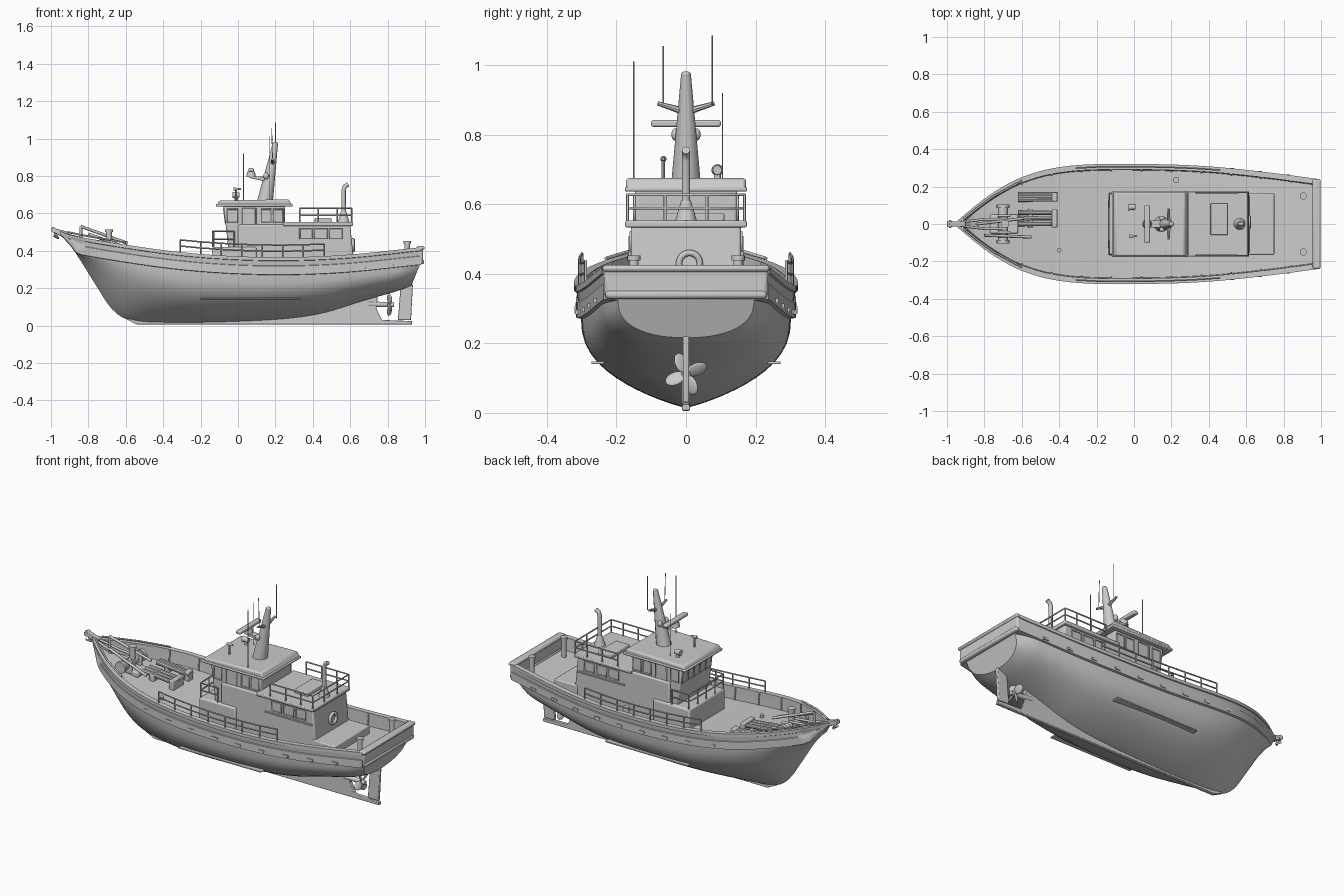
import bpy, bmesh, math
from mathutils import Vector, Matrix

cube = bpy.data.objects.get("Cube")
if cube:
    bpy.data.objects.remove(cube, do_unlink=True)

grey = bpy.data.materials.new("plain grey")
grey.use_nodes = True
grey.diffuse_color = (0.6, 0.6, 0.59, 1)
grey.node_tree.nodes["Principled BSDF"].inputs["Base Color"].default_value = (0.6, 0.6, 0.59, 1)


def add(name, data):
    ob = bpy.data.objects.new(name, data)
    bpy.context.collection.objects.link(ob)
    data.materials.append(grey)
    return ob


def from_bm(name, bm, bevel=0):
    bmesh.ops.recalc_face_normals(bm, faces=bm.faces)
    me = bpy.data.meshes.new(name)
    bm.to_mesh(me)
    bm.free()
    ob = add(name, me)
    if bevel:
        mod = ob.modifiers.new("soft edges", "BEVEL")
        mod.width, mod.segments = bevel, 2
    return ob


def prism(name, profile, half, bevel=0, y=0):
    """Side profile in x and z, extruded across the beam."""
    bm = bmesh.new()
    face = bm.faces.new([bm.verts.new((px, y - half, pz)) for px, pz in profile])
    new = bmesh.ops.extrude_face_region(bm, geom=[face])["geom"]
    bmesh.ops.translate(bm, vec=(0, 2 * half, 0), verts=[v for v in new if isinstance(v, bmesh.types.BMVert)])
    return from_bm(name, bm, bevel)


def box(name, x0, x1, z0, z1, half, y=0, bevel=0):
    return prism(name, [(x0, z0), (x1, z0), (x1, z1), (x0, z1)], half, bevel, y)


def cone(name, a, b, r1, r2, sides=16):
    a, b = Vector(a), Vector(b)
    bm = bmesh.new()
    turn = (b - a).to_track_quat("Z", "Y").to_matrix().to_4x4()
    bmesh.ops.create_cone(bm, cap_ends=True, segments=sides, radius1=r1, radius2=r2,
                          depth=(b - a).length, matrix=Matrix.Translation((a + b) / 2) @ turn)
    return from_bm(name, bm)


def ball(name, loc, size, tilt=Matrix()):
    bm = bmesh.new()
    bmesh.ops.create_uvsphere(bm, u_segments=16, v_segments=10, radius=1,
                              matrix=Matrix.Translation(loc) @ tilt @ Matrix.Diagonal((*size, 1)))
    return from_bm(name, bm)


def pipes(name, paths, r, closed=False):
    cu = bpy.data.curves.new(name, "CURVE")
    cu.dimensions, cu.bevel_depth, cu.bevel_resolution, cu.use_fill_caps = "3D", r, 2, True
    for path in paths:
        sp = cu.splines.new("POLY")
        sp.points.add(len(path) - 1)
        for p, co in zip(sp.points, path):
            p.co = (*co, 1)
        sp.use_cyclic_u = closed
    return add(name, cu)


def railing(name, base, height, r=0.004, bars=2):
    """Posts at each base point joined by level bars."""
    lift = lambda p, h: (p[0], p[1], p[2] + h)
    paths = [[p, lift(p, height)] for p in base]
    paths += [[lift(p, height * (i + 1) / bars) for p in base] for i in range(bars)]
    return pipes(name, paths, r)


def curve(table, x):
    """Smooth value at x through a short table of points."""
    i = max(0, min(len(table) - 2, sum(x >= p[0] for p in table) - 1))
    (x0, y0), (x1, y1) = table[i], table[i + 1]
    slope = lambda j: ((table[min(j + 1, len(table) - 1)][1] - table[max(j - 1, 0)][1])
                       / (table[min(j + 1, len(table) - 1)][0] - table[max(j - 1, 0)][0]))
    d, t = x1 - x0, (x - x0) / (x1 - x0)
    return (y0 * (1 + 2 * t) * (1 - t) ** 2 + slope(i) * d * t * (1 - t) ** 2
            + y1 * t * t * (3 - 2 * t) - slope(i + 1) * d * t * t * (1 - t))


# Hull lines: half beam, rail height, bottom height and section fullness
BEAM = [(-.95, .012), (-.9, .055), (-.8, .135), (-.7, .2), (-.6, .25), (-.45, .295), (-.25, .318),
        (.1, .32), (.4, .308), (.7, .278), (.99, .24)]
RAIL = [(-.95, .505), (-.9, .485), (-.6, .432), (-.3, .392), (0, .37), (.3, .366), (.6, .38), (.99, .42)]
BOTTOM = [(-.95, .485), (-.88, .405), (-.75, .2), (-.68, .095), (-.6, .035), (-.45, .015), (.1, .025),
          (.4, .055), (.7, .135), (.92, .192), (.99, .22)]
BILGE = [(-.95, 1), (-.6, 1.1), (-.2, 1.22), (.4, 1.3), (.99, 2.2)]
SIDE = [(-.95, 1), (-.75, 1.15), (-.5, 1.8), (-.2, 2.4), (.99, 2.5)]


def section(x):
    b, rail, low = curve(BEAM, x), curve(RAIL, x), curve(BOTTOM, x)
    m, q = curve(BILGE, x), curve(SIDE, x)
    rub = max(rail - .095, low + .004)
    deck = max(rail - .075, rub)
    rounding = .94 - .13 * max(0, (x - .86) / .12) ** 2
    pts = []
    for i in range(15):
        a = math.pi / 2 * i / 14
        s, c = math.sin(a), max(math.cos(a), 0)
        depth = c ** (2 / q)
        tuck = .045 * max(0, (x - .5) / .5) * (depth + .2)
        pts.append((x - tuck, b * rounding * s ** (2 / m), rub - (rub - low) * depth))
    mid = (rub + rail) / 2
    inner = max(b - .03, 0)
    for y, z in ((b * .985, rub + .002), (b * .985, mid), (b * .97, mid + .002), (b * .98, rail - .02),
                 (b, rail - .018), (b, rail), (inner, rail), (inner, rail - .015),
                 (max(inner - .004, 0), deck), (0, deck)):
        pts.append((x, y, z))
    return pts


def build_hull():
    bm = bmesh.new()
    xs = [-.95 + 1.93 * i / 70 for i in range(71)]
    for side in (-1, 1):
        rows = [[bm.verts.new((px, side * y, z)) for px, y, z in section(x)] for x in xs]
        for a, b in zip(rows, rows[1:]):
            for i in range(len(a) - 1):
                bm.faces.new((a[i], a[i + 1], b[i + 1], b[i]))
        bm.faces.new(rows[0])
        bm.faces.new(rows[-1])
    bmesh.ops.remove_doubles(bm, verts=bm.verts, dist=.0004)
    from_bm("hull", bm)


def on_rail(x, side, inset=.015):
    return (x, side * (curve(BEAM, x) - inset), curve(RAIL, x))


build_hull()
box("stern_bulwark", .96, .99, .335, .422, .236, bevel=.01)
box("stern_cap_rail", .955, .998, .405, .425, .24, bevel=.009)
box("stern_rub_band", .955, .995, .328, .352, .232, bevel=.009)

# Keel, rudder and propeller
prism("keel", [(-.6, .035), (-.54, .006), (.93, .006), (.93, .024), (.77, .03), (.74, .09),
               (.75, .19), (.3, .08), (-.4, .05)], .011, .003)
prism("rudder", [(.855, .03), (.925, .03), (.935, .22), (.87, .22)], .009, .004)
cone("propeller_shaft", (.7, 0, .115), (.835, 0, .11), .016, .012)
for k in range(4):
    spin = Matrix.Rotation(math.pi / 2 * k + .4, 4, "X")
    ball("propeller_blade", Vector((.81, 0, .112)) + spin @ Vector((0, 0, .034)), (.006, .022, .03),
         spin @ Matrix.Rotation(.6, 4, "Z"))
for s in (-1, 1):
    box("bilge_keel", -.2, .34, .14, .148, .022, y=s * .25, bevel=.003)
    for i in range(9):
        x = -.4 + i * .15
        box("freeing_port", x, x + .035, curve(RAIL, x) - .083, curve(RAIL, x) - .07, .004,
            y=s * curve(BEAM, x) * .985)

# Deckhouse and wheelhouse
box("forward_trunk", -.14, .1, .27, .42, .168, bevel=.01)
prism("aft_house", [(0, .28), (.625, .28), (.6, .54), (0, .54)], .158, .008)
box("aft_trunk", .6, .75, .3, .365, .165, bevel=.006)
prism("wheelhouse", [(-.05, .4), (-.078, .645), (.25, .645), (.25, .4)], .147, .01)
prism("wheelhouse_roof", [(-.115, .642), (-.1, .668), (.27, .675), (.29, .642)], .172, .008)
box("roof_edge", -.118, .292, .636, .65, .176, bevel=.005)
box("bridge_deck", .24, .615, .533, .553, .175, bevel=.005)
box("skylight", .41, .5, .55, .575, .085, y=.025, bevel=.005)


def frame(name, corners):
    pipes(name, [corners], .004, closed=True)


def side_frame(name, x0, x1, z0, z1, y):
    frame(name, [(x0, y, z0), (x1, y, z0), (x1, y, z1), (x0, y, z1)])


for i in range(5):
    y = -.136 + i * .055
    frame("front_window", [(-.066, y, .545), (-.066, y + .05, .545), (-.076, y + .05, .625), (-.076, y, .625)])
for s in (-1, 1):
    for x in (-.055, .125, .19):
        side_frame("wheelhouse_window", x, x + .052, .55, .622, s * .148)
    side_frame("wheelhouse_door", .025, .095, .425, .625, s * .148)
    for x in (.33, .41, .49):
        side_frame("cabin_window", x, x + .065, .465, .52, s * .159)
    box("cabin_ledge", .29, .6, .445, .453, .006, y=s * .16)
ring = [(.616, .01 + .03 * math.cos(a * .3142), .43 + .03 * math.sin(a * .3142)) for a in range(20)]
pipes("life_ring", [ring], .009, closed=True)

# Railings
railing("bridge_railing", [(.33, -.168, .55), (.43, -.168, .55), (.53, -.168, .55), (.608, -.168, .55),
                           (.608, -.06, .55), (.608, .06, .55), (.608, .168, .55), (.53, .168, .55),
                           (.43, .168, .55), (.33, .168, .55)], .077)
railing("front_railing", [(-.02, -.162, .42), (-.13, -.162, .42), (-.134, -.08, .42), (-.134, 0, .42),
                          (-.134, .08, .42), (-.13, .162, .42), (-.02, .162, .42)], .085)
for s in (-1, 1):
    railing("side_railing", [on_rail(-.31 + i * .11, s) for i in range(8)], .065)
    pipes("bulwark_stays", [[on_rail(-.6 + i * .16, s, .031), on_rail(-.6 + i * .16, s, .036)[:2]
          + (curve(RAIL, -.6 + i * .16) - .075,)] for i in range(10)], .004)
    pipes("bow_rail", [[on_rail(x, s, .02)[:2] + (curve(RAIL, x) + .012,) for x in (-.91, -.85, -.75, -.6)]], .005)

# Mast with crosstree, radar and aerials
cone("mast", (.145, 0, .665), (.2, 0, .975), .042, .014, 12)
ball("mast_head", (.2, 0, .972), (.014, .014, .01))
prism("radar_bracket", [(.06, .79), (.17, .765), (.17, .795), (.06, .8)], .02, .003)
cone("radar_pedestal", (.07, 0, .795), (.07, 0, .825), .026, .02)
box("radar_scanner", .055, .085, .822, .842, .1, bevel=.006)
for s in (-1, 1):
    cone("crosstree", (.185, 0, .865), (.185, s * .082, .89), .011, .006, 8)
    ball("mast_lamp", (.15, s * .03, .8), (.015, .012, .018))
pipes("aerials", [[(.17, -.15, .66), (.17, -.15, 1.01)], [(.185, -.065, .885), (.18, -.065, 1.055)],
                  [(.2, .075, .885), (.2, .075, 1.085)], [(.03, .105, .66), (.03, .105, .92)]], .002)
cone("searchlight_stand", (-.01, .09, .66), (-.01, .09, .69), .01, .01)
cone("searchlight", (-.03, .09, .698), (.008, .09, .698), .017, .013)
cone("horn_post", (-.01, -.065, .66), (-.01, -.065, .73), .005, .005, 8)
cone("horn", (-.025, -.065, .73), (.015, -.065, .73), .009, .004, 12)

# Exhaust stack
cone("exhaust_base", (.565, 0, .55), (.565, 0, .61), .032, .014)
pipes("exhaust_pipe", [[(.565, 0, .6), (.565, 0, .725), (.572, 0, .745), (.59, 0, .755)]], .012)

# Stern bollards and deck fittings
for s in (-1, 1):
    cone("stern_bollard", (.905, s * .15, .33), (.905, s * .15, .445), .014, .014)
    cone("bollard_cap", (.905, s * .15, .438), (.905, s * .15, .452), .019, .019)
cone("deck_vent", (.225, .235, .28), (.225, .235, .37), .017, .017)
cone("deck_cap", (-.4, -.14, .32), (-.4, -.14, .345), .012, .012)

# Bow fittings: windlass, stowed gear, chain and stem roller
box("windlass_bed", -.77, -.62, .36, .39, .05, bevel=.006)
cone("windlass_drum", (-.7, -.1, .42), (-.7, .1, .42), .026, .026)
for s in (-1, 1):
    cone("windlass_end", (-.7, s * .085, .42), (-.7, s * .105, .42), .034, .034)
    box("windlass_cheek", -.73, -.66, .37, .45, .007, y=s * .045, bevel=.006)
    pipes("chain", [[(-.7, s * .025, .445), (-.8, s * .025, .455), (-.93, s * .01, .49)]], .007)
for y, half in ((.145, .024), (.03, .05)):
    for x in (-.57, -.44):
        box("gear_chock", x, x + .03, .32, .385, half, y=y, bevel=.005)
    for k in (-1, 0, 1):
        cone("stowed_gear", (-.62, y + k * half * .6, .385), (-.41, y + k * half * .6, .365), .013, .011, 10)
cone("bow_post", (-.69, .0, .38), (-.69, 0, .51), .016, .016)
cone("bow_post_cap", (-.69, 0, .5), (-.69, 0, .514), .022, .022)
pipes("stowed_boom", [[(-.84, .0, .53), (-.59, .03, .44)], [(-.8, -.06, .49), (-.55, -.07, .4)],
                      [(-.84, 0, .53), (-.84, 0, .43)]], .008)
prism("stem_roller_bracket", [(-.93, .47), (-.99, .5), (-.985, .522), (-.9, .498)], .014, .003)
cone("stem_roller", (-.985, -.016, .51), (-.985, .016, .51), .014, .014)
pipes("bow_anchor", [[(-.994, 0, .525), (-.965, 0, .47)],
                     [(-.985, -.018, .48), (-.962, 0, .468), (-.985, .018, .48)]], .006)

# Smooth shading that keeps hard edges
bpy.ops.object.select_all(action="DESELECT")
for ob in bpy.context.collection.objects:
    if ob.type == "MESH" and grey.name in ob.data.materials:
        ob.select_set(True)
        bpy.context.view_layer.objects.active = ob
bpy.ops.object.shade_smooth_by_angle(angle=math.radians(35))
